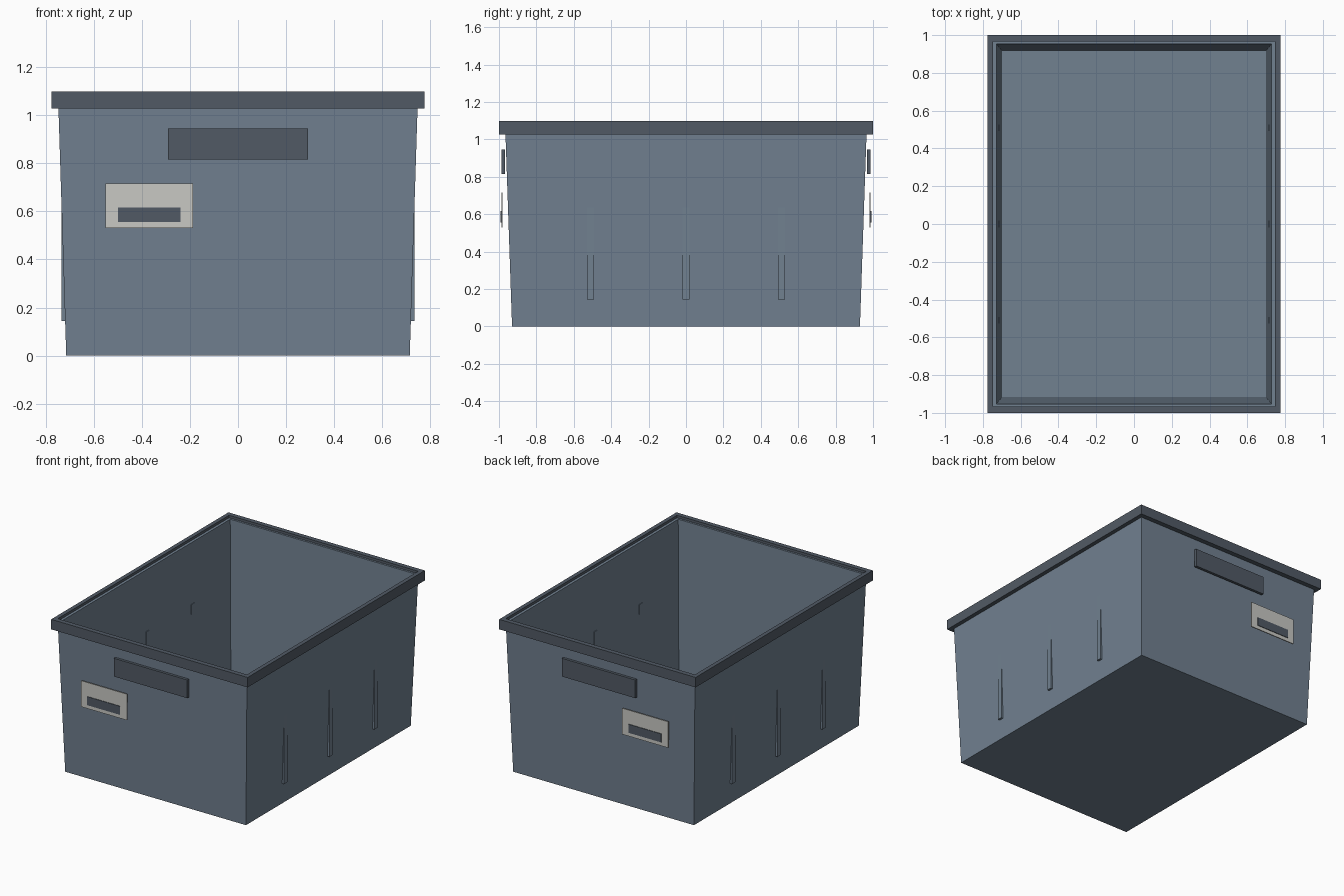
import bpy, bmesh

cube = bpy.data.objects.get("Cube")
if cube:
    bpy.data.objects.remove(cube, do_unlink=True)


def material(name, rgb):
    m = bpy.data.materials.new(name)
    m.use_nodes = True
    m.diffuse_color = (*rgb, 1)
    m.node_tree.nodes["Principled BSDF"].inputs["Base Color"].default_value = (*rgb, 1)
    return m


SLATE = material("slate blue plastic", (0.165, 0.218, 0.28))
DARK = material("dark grey plastic", (0.083, 0.102, 0.13))
PAPER = material("label off white", (0.58, 0.58, 0.55))


def finish(name, bm, mat):
    bmesh.ops.recalc_face_normals(bm, faces=bm.faces)
    mesh = bpy.data.meshes.new(name)
    bm.to_mesh(mesh)
    bm.free()
    mesh.materials.append(mat)
    obj = bpy.data.objects.new(name, mesh)
    bpy.context.collection.objects.link(obj)
    return obj


def box(name, x, y, z, mat):
    """Box from (low, high) ranges on each axis."""
    bm = bmesh.new()
    bmesh.ops.create_cube(bm, size=1)
    for v in bm.verts:
        for axis, (lo, hi) in enumerate((x, y, z)):
            v.co[axis] = hi if v.co[axis] > 0 else lo
    return finish(name, bm, mat)


def rect_loft(name, sections, mat, closed=False):
    """Skin rectangles given as (half x, half y, z); close as a ring or cap the ends."""
    bm = bmesh.new()
    loops = [[bm.verts.new((sx * hx, sy * hy, z))
              for sx, sy in ((-1, -1), (1, -1), (1, 1), (-1, 1))]
             for hx, hy, z in sections]
    pairs = list(zip(loops, loops[1:]))
    if closed:
        pairs.append((loops[-1], loops[0]))
    else:
        bm.faces.new(loops[0])
        bm.faces.new(loops[-1])
    for a, b in pairs:
        for i in range(4):
            j = (i + 1) % 4
            bm.faces.new((a[i], a[j], b[j], b[i]))
    return finish(name, bm, mat)


# Tapered open tub with thin walls and a floor
rect_loft("tub", [(0.714, 0.93, 0), (0.748, 0.967, 1.08),
                  (0.728, 0.952, 1.08), (0.698, 0.916, 0.02)], SLATE)

# Square rim band around the top
rect_loft("rim", [(0.776, 1.0, 1.027), (0.776, 1.0, 1.098),
                  (0.747, 0.966, 1.098), (0.747, 0.966, 1.027)], DARK, closed=True)

# Handle, label and label slot on both ends
for side, s in (("front", -1), ("back", 1)):
    def depth(lo, hi):
        return sorted((s * lo, s * hi))
    box(side + "_handle", (-0.29, 0.29), depth(0.968, 0.987), (0.815, 0.945), DARK)
    box(side + "_label", (-0.55, -0.187), depth(0.98, 0.987), (0.53, 0.716), PAPER)
    box(side + "_label_slot", (-0.498, -0.24), depth(0.981, 0.991), (0.556, 0.617), DARK)

# Upright ribs that sink into the sloping side walls
for side, s in (("right", -1), ("left", 1)):
    for i, y in enumerate((-0.51, 0, 0.51)):
        box(f"{side}_rib_{i + 1}", sorted((s * 0.712, s * 0.734)),
            (y - 0.018, y + 0.018), (0.145, 0.65), SLATE)
